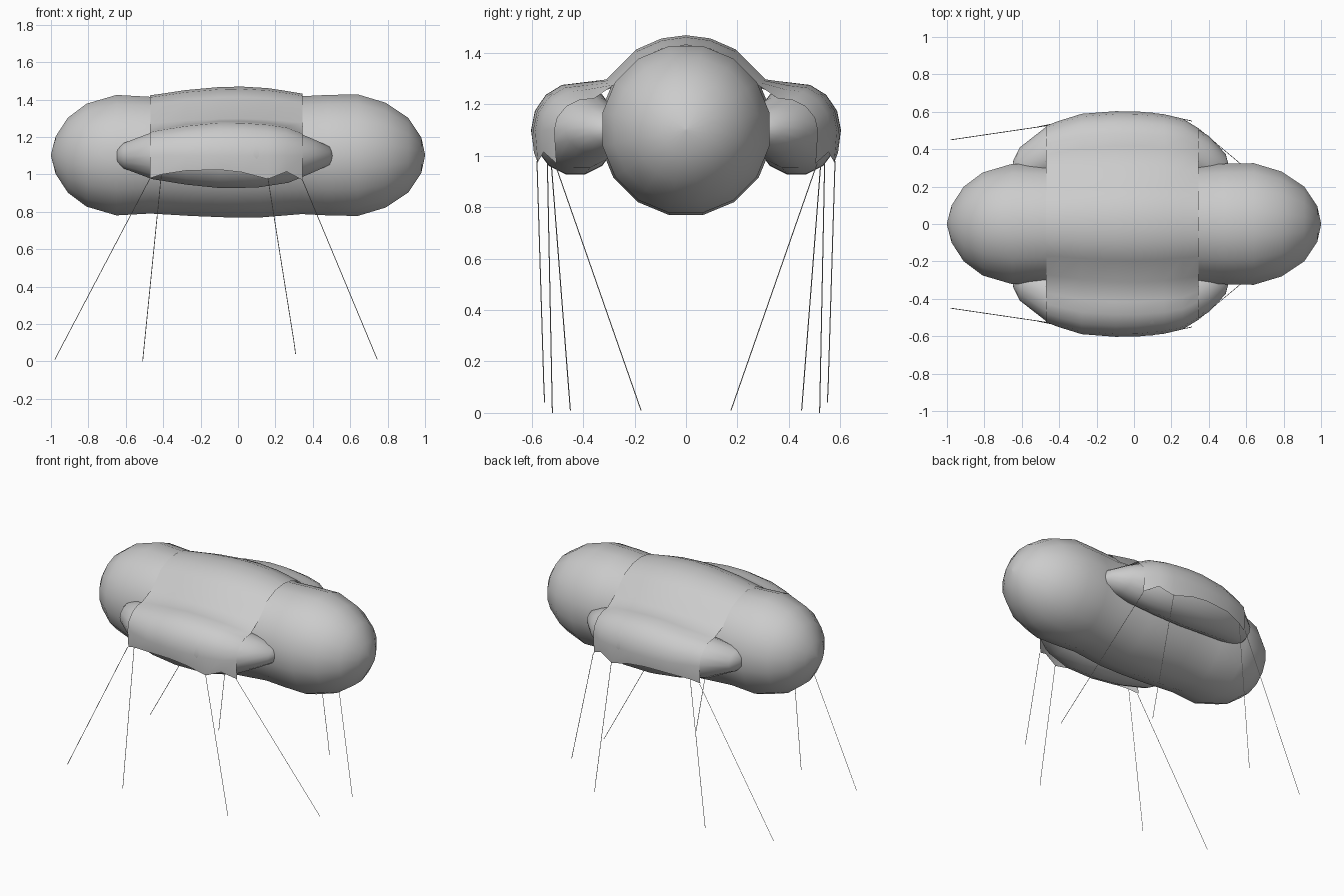
import bpy
from math import sin, cos, pi, radians

if "Cube" in bpy.data.objects:
    bpy.data.objects.remove(bpy.data.objects["Cube"])

ZC = 1.103  # axis height of the main tank

BODY = [(-1, .004), (-.975, .10), (-.91, .20), (-.81, .275), (-.65, .322), (-.47, .312),
        (-.25, .325), (-.05, .333), (.12, .333), (.34, .315), (.48, .322), (.64, .325),
        (.79, .28), (.91, .20), (.98, .095), (1, .004)]
# side float sections: x, centre y, y radius, z radius
FLOAT = [(-.655, .28, .003, .003), (-.645, .285, .055, .04), (-.61, .31, .10, .07),
         (-.46, .385, .142, .128), (-.28, .42, .163, .158), (-.1, .43, .167, .177),
         (.1, .43, .165, .175), (.27, .405, .15, .148), (.40, .345, .125, .092),
         (.49, .30, .075, .05), (.515, .28, .003, .003)]


def interp(table, x):
    for a, b in zip(table, table[1:]):
        if a[0] <= x <= b[0]:
            t = (x - a[0]) / (b[0] - a[0])
            return [p + (q - p) * t for p, q in zip(a, b)]


def loft(name, rows, closed=True, caps=True, angle=60):
    n = len(rows[0])
    verts = [p for r in rows for p in r]
    faces = []
    for i in range(len(rows) - 1):
        for j in range(n if closed else n - 1):
            k = (j + 1) % n
            faces.append((i * n + j, i * n + k, (i + 1) * n + k, (i + 1) * n + j))
    if caps:
        faces.append(tuple(reversed(range(n))))
        faces.append(tuple(range(len(verts) - n, len(verts))))
    me = bpy.data.meshes.new(name)
    me.from_pydata(verts, [], faces)
    ob = bpy.data.objects.new(name, me)
    bpy.context.collection.objects.link(ob)
    bpy.ops.object.select_all(action='DESELECT')
    bpy.context.view_layer.objects.active = ob
    ob.select_set(True)
    bpy.ops.object.mode_set(mode='EDIT')
    bpy.ops.mesh.select_all(action='SELECT')
    bpy.ops.mesh.normals_make_consistent(inside=False)
    bpy.ops.object.mode_set(mode='OBJECT')
    bpy.ops.object.shade_smooth_by_angle(angle=radians(angle))
    return ob


# main tank: sixteen-sided capsule along x
loft("main_tank", [[(x, r / cos(pi / 16) * cos((j + .5) * pi / 8),
                     ZC + r / cos(pi / 16) * sin((j + .5) * pi / 8)) for j in range(16)]
                   for x, r in BODY])

# curved side floats
for s, side in ((-1, "front"), (1, "back")):
    loft(side + "_float", [[(x, s * (cy + ry * cos(j * pi / 7)), 1.1 + rz * sin(j * pi / 7))
                            for j in range(14)] for x, cy, ry, rz in FLOAT])

# draped cover over the tank and both floats
HEM = [(-.47, .98), (-.41, 1.0), (-.28, 1.02), (-.1, 1.025), (.02, 1.012),
       (.16, .975), (.26, 1.015), (.345, .97)]
rows = []
for x, hem in HEM:
    r = interp(BODY, x)[1] + .008 + .026 * max(0, 1 - ((x + .03) / .42) ** 2)
    _, cy, ry, rz = interp(FLOAT, x)
    ry, rz = ry + .006, rz + .008
    half = [(r * cos(radians(a)), ZC + r * sin(radians(a))) for a in (75, 58, 32)]
    half += [(cy + ry * cos(radians(a)), 1.1 + rz * sin(radians(a))) for a in (95, 72, 48, 24, 0)]
    half.append((cy + ry * .94, hem))
    pts = [(-y, z) for y, z in reversed(half)] + [(0, ZC + r)] + half
    rows.append([(x, y, z) for y, z in pts])
loft("draped_cover", rows, closed=False, caps=False, angle=50)

# thin tether lines from the cover hem to the ground
TETHERS = [[(-.47, .525, .98), (-.98, .45, .01)],
           [(-.41, .54, 1.0), (-.51, .52, 0)],
           [(.16, .58, .98), (.30, .553, .10), (.308, .55, .04)],
           [(.345, .51, .97), (.745, .175, .01)]]
for s, side in ((-1, "front"), (1, "back")):
    for i, path in enumerate(TETHERS):
        R = .002
        loft(f"{side}_tether_{i + 1}",
             [[(x + R * cos(k * pi / 2), s * y + R * sin(k * pi / 2), z) for k in range(4)]
              for x, y, z in path], angle=30)
